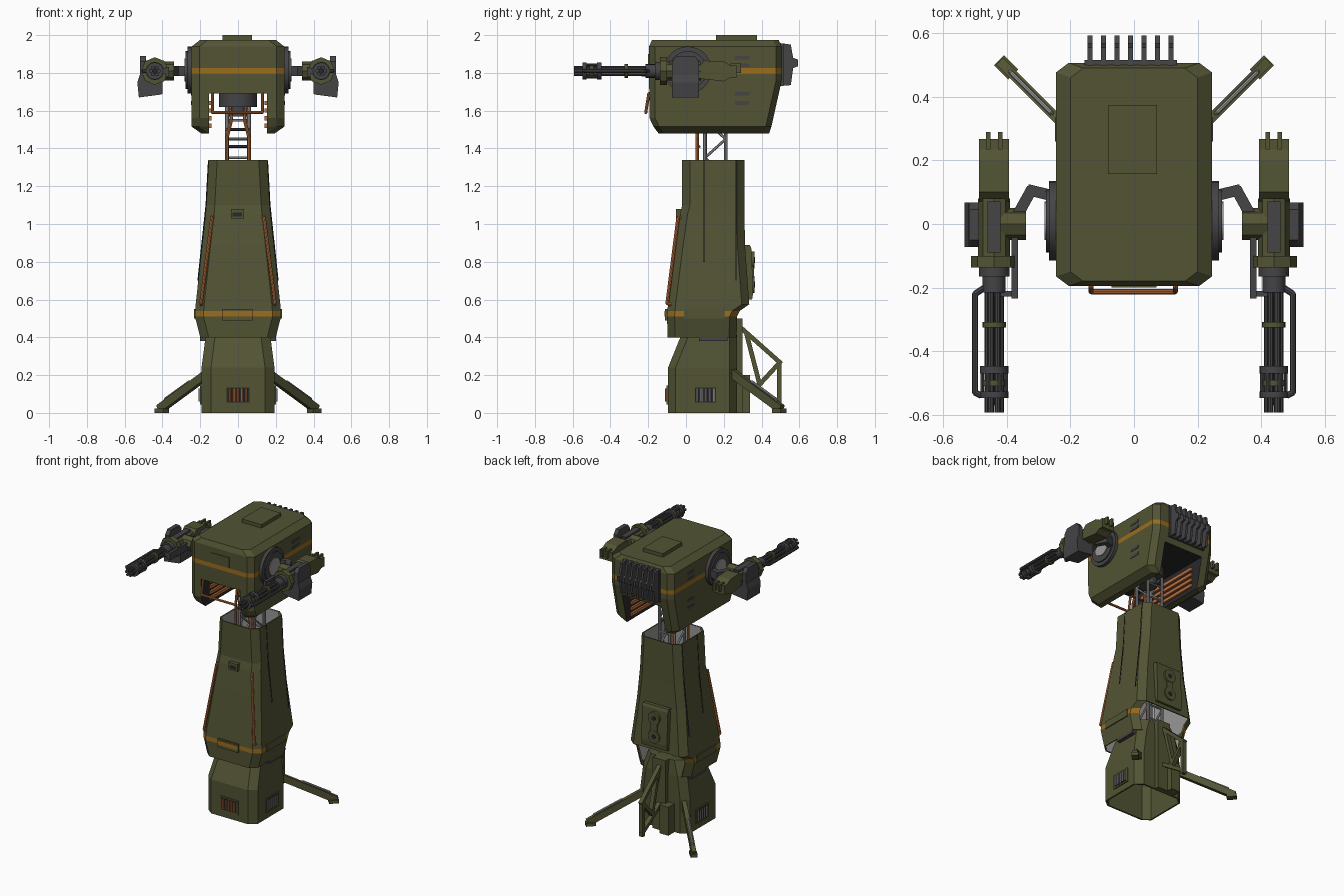
import bpy, bmesh, math
from mathutils import Vector, Matrix

if "Cube" in bpy.data.objects:
    bpy.data.objects.remove(bpy.data.objects["Cube"])

def mat(name, c):
    m = bpy.data.materials.new(name)
    m.diffuse_color = (*c, 1)
    m.use_nodes = True
    m.node_tree.nodes["Principled BSDF"].inputs["Base Color"].default_value = m.diffuse_color
    return m

OLIVE = mat("olive", (.085, .088, .034))
STRIPE = mat("mustard stripe", (.32, .15, .012))
ORANGE = mat("orange", (.50, .16, .045))
DARK = mat("dark grey", (.058, .058, .062))
BLACK = mat("near black", (.022, .022, .024))
LIGHT = mat("light grey", (.32, .32, .32))
smooth = []

def add(name, bm, *mats):
    me = bpy.data.meshes.new(name)
    bm.to_mesh(me)
    bm.free()
    for m in mats:
        me.materials.append(m)
    ob = bpy.data.objects.new(name, me)
    bpy.context.collection.objects.link(ob)
    return ob

def cuboid(bm, x, y, z):
    c = Vector((sum(x) / 2, sum(y) / 2, sum(z) / 2))
    size = Vector((abs(x[1] - x[0]), abs(y[1] - y[0]), abs(z[1] - z[0]), 1))
    bmesh.ops.create_cube(bm, size=1, matrix=Matrix.Translation(c) @ Matrix.Diagonal(size))

def box(name, x, y, z, m):
    bm = bmesh.new()
    cuboid(bm, x, y, z)
    return add(name, bm, m)

def along(p, q):
    p, q = Vector(p), Vector(q)
    rot = (q - p).to_track_quat('Z', 'Y').to_matrix().to_4x4()
    return Matrix.Translation((p + q) / 2) @ rot, (q - p).length

def rods(name, paths, r, m, n=8):
    """Round bars along polylines, with rounded joints."""
    bm = bmesh.new()
    for pts in paths:
        for p, q in zip(pts, pts[1:]):
            M, L = along(p, q)
            bmesh.ops.create_cone(bm, cap_ends=True, segments=n, radius1=r, radius2=r, depth=L, matrix=M)
        for p in pts[1:-1]:
            bmesh.ops.create_icosphere(bm, subdivisions=1, radius=r, matrix=Matrix.Translation(p))
    ob = add(name, bm, m)
    smooth.append(ob)
    return ob

def beams(name, pairs, w, h, m):
    bm = bmesh.new()
    for p, q in pairs:
        M, L = along(p, q)
        bmesh.ops.create_cube(bm, size=1, matrix=M @ Matrix.Diagonal((w, h, L, 1)))
    return add(name, bm, m)

def prism(name, pts, axis, a, b, m):
    """Extrude a 2D outline along x (points are y,z) or y (points are x,z)."""
    bm = bmesh.new()
    put = (lambda p, t: (t, *p)) if axis == 'x' else (lambda p, t: (p[0], t, p[1]))
    f = bm.faces.new([bm.verts.new(put(p, a)) for p in pts])
    g = bmesh.ops.extrude_face_region(bm, geom=[f])['geom']
    step = Vector((b - a, 0, 0)) if axis == 'x' else Vector((0, b - a, 0))
    bmesh.ops.translate(bm, vec=step, verts=[v for v in g if isinstance(v, bmesh.types.BMVert)])
    bmesh.ops.recalc_face_normals(bm, faces=bm.faces)
    return add(name, bm, m)

def loft(levels, cx, cy, bottom, top):
    """Stack chamfered rectangles (z, half width, front y, back y)."""
    bm = bmesh.new()
    rings = []
    for z, h, f, b in levels:
        pts = [(-h+cx, f), (h-cx, f), (h, f+cy), (h, b-cy), (h-cx, b), (-h+cx, b), (-h, b-cy), (-h, f+cy)]
        rings.append([bm.verts.new((x, y, z)) for x, y in pts])
    for A, B in zip(rings, rings[1:]):
        for i in range(8):
            j = (i + 1) % 8
            bm.faces.new((A[i], A[j], B[j], B[i]))
    if bottom:
        bm.faces.new(rings[0][::-1])
    if top:
        bm.faces.new(rings[-1])
    bm.normal_update()
    return bm

def solidify(ob, t, offset=0):
    md = ob.modifiers.new("thickness", 'SOLIDIFY')
    md.thickness, md.offset, md.material_offset = t, -1, offset

# Base: hollow foot block with barred windows
base = add("base", loft([(0, .193, -.095, .27), (.24, .193, -.095, .27), (.4, .172, -.03, .27),
                         (.5, .14, .0, .26)], .05, .04, False, True), OLIVE)
solidify(base, .012)
box("front_window_frame", (-.072, .072), (-.102, -.09), (.045, .145), OLIVE)
box("front_window", (-.06, .06), (-.104, -.1), (.055, .135), BLACK)
rods("front_window_bars", [[(x, -.104, .06), (x, -.104, .13)] for x in (-.044, -.022, 0, .022, .044)], .007, ORANGE)
for s in (-1, 1):
    box("side_window_frame", (s*.188, s*.2), (.035, .172), (.045, .145), OLIVE)
    box("side_window", (s*.198, s*.202), (.047, .16), (.055, .135), BLACK)
    rods("side_window_bars", [[(s*.202, .104+d, .06), (s*.202, .104+d, .13)] for d in (-.044, -.022, 0, .022, .044)], .006, LIGHT)
    # Diagonal outrigger legs with grab rails
    beams("outrigger_leg", [((s*.15, .24, .215), (s*.415, .505, .02))], .03, .045, OLIVE)
    beams("outrigger_foot", [((s*.38, .47, .012), (s*.425, .515, .012))], .045, .024, OLIVE)
    rods("outrigger_rail", [[(s*.25, .34, .13), (s*.26, .35, .165), (s*.385, .475, .075), (s*.395, .485, .035)]], .007, LIGHT)
box("rear_block", (-.1, -.03), (.26, .34), (0, .2), OLIVE)
box("rear_spine", (-.05, .05), (.26, .3), (.0, .5), OLIVE)
# Rear brace frame
fr = [((.28, .46), (.505, .26)), ((.493, .27), (.493, .03)), ((.5, .05), (.27, .2)), ((.38, .14), (.49, .26)),
      ((.32, .42), (.39, .15))]
beams("rear_frame", [((0, *a), (0, *b)) for a, b in fr], .03, .024, OLIVE)

# Upper tower shell, open at top and at the lower back
bm = loft([(.4, .2, -.098, .268), (.51, .228, -.1, .27), (.54, .227, -.099, .285), (.575, .224, -.095, .335),
           (.89, .19, -.055, .312), (1.05, .172, -.032, .31), (1.1, .168, -.02, .31), (1.34, .155, -.02, .31)],
          .045, .04, False, False)
bmesh.ops.delete(bm, geom=[f for f in bm.faces if f.normal.y > .5 and abs(f.calc_center_median().x) < .02
                           and f.calc_center_median().z < .56], context='FACES')
for f in bm.faces:
    f.material_index = 0 if .51 < f.calc_center_median().z < .54 else 1
shell = add("tower_shell", bm, STRIPE, OLIVE, LIGHT)
solidify(shell, .01, 1)
box("front_plate", (-.082, .078), (-.11, -.095), (.49, .55), OLIVE)
box("front_plate_stripe", (-.082, .078), (-.113, -.109), (.51, .54), STRIPE)
box("front_catch", (-.038, .032), (-.052, -.02), (1.03, 1.08), OLIVE)
box("front_catch_slot", (-.028, .022), (-.054, -.05), (1.04, 1.06), BLACK)
for s in (-1, 1):
    box("side_panel", (s*.218, s*.232), (-.01, .205), (.5, .55), OLIVE)
    box("side_sill", (s*.15, s*.2), (.07, .22), (.38, .4), DARK)
    for y, z0, x0 in ((.095, .8, .2), (.265, .7, .211)):
        rods("side_seam", [[(s*x0, y, z0), (s*.168, y, 1.1), (s*.155, y, 1.335)]], .004, BLACK, 6)
    rods("shell_handle", [[(s*.125, -.01, 1.03), (s*.138, -.042, 1.035), (s*.196, -.1, .58), (s*.19, -.07, .57)]], .009, ORANGE)
# Back access panel
prism("back_panel", [(.325, .6), (.35, .6), (.356, .64), (.346, .87), (.338, .89), (.30, .89)], 'x', -.1, .1, OLIVE)
for z in (.68, .81):
    rods("back_panel_boss", [[(0, .33, z), (0, .363, z)]], .045, OLIVE, 16)
    rods("back_panel_hole", [[(0, .33, z), (0, .366, z)]], .016, BLACK, 12)
box("back_panel_bridge", (-.025, .025), (.33, .36), (.68, .81), OLIVE)

# Lattice mast
zs = [.45 + .1 * i for i in range(13)]
posts = [[(x, y, .45), (x, y, 1.68)] for x in (-.058, .058) for y in (.1, .21)]
rods("mast_posts", posts, .01, LIGHT)
brace = []
for i, (a, b) in enumerate(zip(zs, zs[1:])):
    p, q = (.1, .21) if i % 2 else (.21, .1)
    brace += [[(x, p, a), (x, q, b)] for x in (-.058, .058)]
    brace.append([(-.058, .21, a), (.058, .21, a)])
rods("mast_braces", brace, .007, LIGHT, 6)
rods("mast_rungs", [[(-.06, .07, z), (.06, .07, z)] for z in (1.0, 1.2, 1.41, 1.5)], .007, DARK, 6)
rods("mast_hoses", [[(s*.06, .06, .6), (s*.06, .06, 1.45), (s*.035, .06, 1.55), (s*.045, .08, 1.66)] for s in (-1, 1)], .009, ORANGE)
rods("turret_pivot", [[(0, .14, 1.62), (0, .14, 1.72)]], .1, DARK, 24)
rods("turret_pivot_neck", [[(0, .14, 1.57), (0, .14, 1.63)]], .06, DARK, 16)

# Head: chamfered hull with a channel underneath
bm = loft([(1.48, .195, -.145, .44), (1.515, .245, -.172, .452), (1.56, .245, -.193, .462), (1.76, .245, -.195, .507),
           (1.795, .245, -.195, .507), (1.825, .245, -.195, .507), (1.94, .245, -.195, .507), (1.975, .2, -.18, .49)],
          .04, .03, True, True)
for f in bm.faces:
    f.material_index = 1 if 1.8 < f.calc_center_median().z < 1.82 else 0
head = add("head_hull", bm, OLIVE, STRIPE, BLACK)
cut = box("channel_cutter", (-.153, .153), (-.5, .9), (1.3, 1.69), BLACK)
cut.hide_render = True
md = head.modifiers.new("channel", 'BOOLEAN')
md.operation, md.object, md.solver, md.material_mode = 'DIFFERENCE', cut, 'EXACT', 'TRANSFER'
bpy.context.view_layer.objects.active = head
bpy.ops.object.modifier_apply(modifier="channel")
bpy.data.objects.remove(cut)
box("roof_hatch", (-.081, .073), (.158, .375), (1.96, 2.0), OLIVE)
box("front_badge_plate", (-.07, .07), (-.2, -.19), (1.83, 1.9), OLIVE)
rods("front_bumper", [[(-.135, -.17, 1.69), (-.135, -.197, 1.69), (-.135, -.213, 1.59), (.13, -.213, 1.59),
                       (.13, -.197, 1.69), (.13, -.17, 1.69)]], .008, ORANGE)
fin = [(.48, 1.96), (.555, 1.95), (.567, 1.88), (.592, 1.87), (.592, 1.835), (.567, 1.825), (.555, 1.735), (.48, 1.73)]
for i in range(7):
    x = -.138 + .0425 * i
    prism("cooling_fin", fin, 'x', x - .008, x + .008, DARK)
box("fin_backplate", (-.155, .135), (.5, .515), (1.73, 1.955), DARK)

for s in (-1, 1):
    # Channel slats, side vents, shoulder discs
    for z in (1.52, 1.56, 1.6, 1.64):
        box("channel_slat", (s*.156, s*.14), (-.1, .4), (z - .011, z + .011), ORANGE)
    for z in (1.88, 1.84, 1.69, 1.64):
        box("side_vent", (s*.24, s*.248), (.26, .335), (z - .01, z + .01), DARK)
    rods("shoulder_disc", [[(s*.24, .01, 1.815), (s*.268, .01, 1.815)]], .125, DARK, 28)
    rods("shoulder_ring", [[(s*.26, .01, 1.815), (s*.277, .01, 1.815)]], .1, DARK, 28)
    rods("shoulder_hub", [[(s*.27, .01, 1.815), (s*.282, .01, 1.815)]], .06, LIGHT, 20)
    # Gun arm
    beams("gun_arm", [((s*.26, .09, 1.81), (s*.335, .108, 1.81)), ((s*.32, .112, 1.81), (s*.39, -.015, 1.81))], .035, .055, DARK)
    rods("gun_knuckle", [[(s*.34, 0, 1.81), (s*.42, 0, 1.81)]], .05, OLIVE, 8)
    X, Z = s * .44, 1.81
    def turn(name, y0, y1, r, m, n=16):
        rods(name, [[(X, y0, Z), (X, y1, Z)]], r, m, n)
    # Gun body
    prism("gun_rear_body", [(.07, 1.835), (.1, 1.865), (.2, 1.86), (.235, 1.84), (.267, 1.84), (.267, 1.775),
                            (.235, 1.775), (.2, 1.755), (.07, 1.77)], 'x', X - .047, X + .047, OLIVE)
    for d in (-.019, .019):
        box("gun_prong", (X + d - .007, X + d + .007), (.235, .29), (1.8, 1.85), OLIVE)
    turn("gun_housing", -.1, .08, .05, OLIVE, 8)
    box("gun_top_slot", (X - .02, X + .02), (-.09, .07), (1.84, 1.866), DARK)
    turn("gun_collar", -.137, -.1, .073, OLIVE, 8)
    turn("gun_neck", -.165, -.137, .048, DARK)
    turn("gun_rotor", -.215, -.165, .036, DARK)
    # Rotary barrels
    ang = [math.tau * k / 6 for k in range(6)]
    off = [(X + .021 * math.cos(a), Z + .021 * math.sin(a)) for a in ang]
    rods("gun_barrels", [[(x, -.592, z), (x, -.2, z)] for x, z in off], .0095, DARK)
    turn("gun_barrel_core", -.57, -.2, .013, BLACK, 8)
    turn("gun_clamp", -.325, -.308, .037, OLIVE)
    turn("gun_muzzle_front_ring", -.547, -.527, .045, DARK)
    turn("gun_muzzle_back_ring", -.47, -.447, .045, DARK)
    turn("gun_muzzle_band", -.51, -.49, .036, OLIVE)
    rods("gun_muzzle_bars", [[(X + .037*math.cos(a), -.54, Z + .037*math.sin(a)),
                              (X + .037*math.cos(a), -.45, Z + .037*math.sin(a))] for a in ang], .007, DARK, 6)
    rods("gun_outer_rail", [[(X + s*.03, -.2, Z), (X + s*.06, -.22, Z), (X + s*.06, -.34, Z), (X + s*.06, -.53, Z),
                             (X + s*.04, -.54, Z)]], .01, DARK)
    box("gun_inner_strut", (s*.365, s*.385), (-.235, -.03), (1.78, 1.83), DARK)
    box("gun_strut_bridge", (s*.365, s*.44), (-.228, -.21), (1.795, 1.825), DARK)
    # Ammunition box
    prism("ammo_box", [(s*.4, 1.77), (s*.4, 1.69), (s*.41, 1.685), (s*.525, 1.67), (s*.533, 1.75), (s*.52, 1.79)], 'y', -.073, .068, DARK)
    prism("ammo_side_plate", [(-.073, 1.74), (.068, 1.74), (.068, 1.86), (.045, 1.89), (-.05, 1.89), (-.073, 1.86)],
          'x', s*.488, s*.518, DARK)

# Smooth the round parts, keep their edges sharp
bpy.ops.object.select_all(action='DESELECT')
for ob in smooth:
    ob.select_set(True)
bpy.context.view_layer.objects.active = smooth[0]
bpy.ops.object.shade_smooth_by_angle(angle=math.radians(35))
